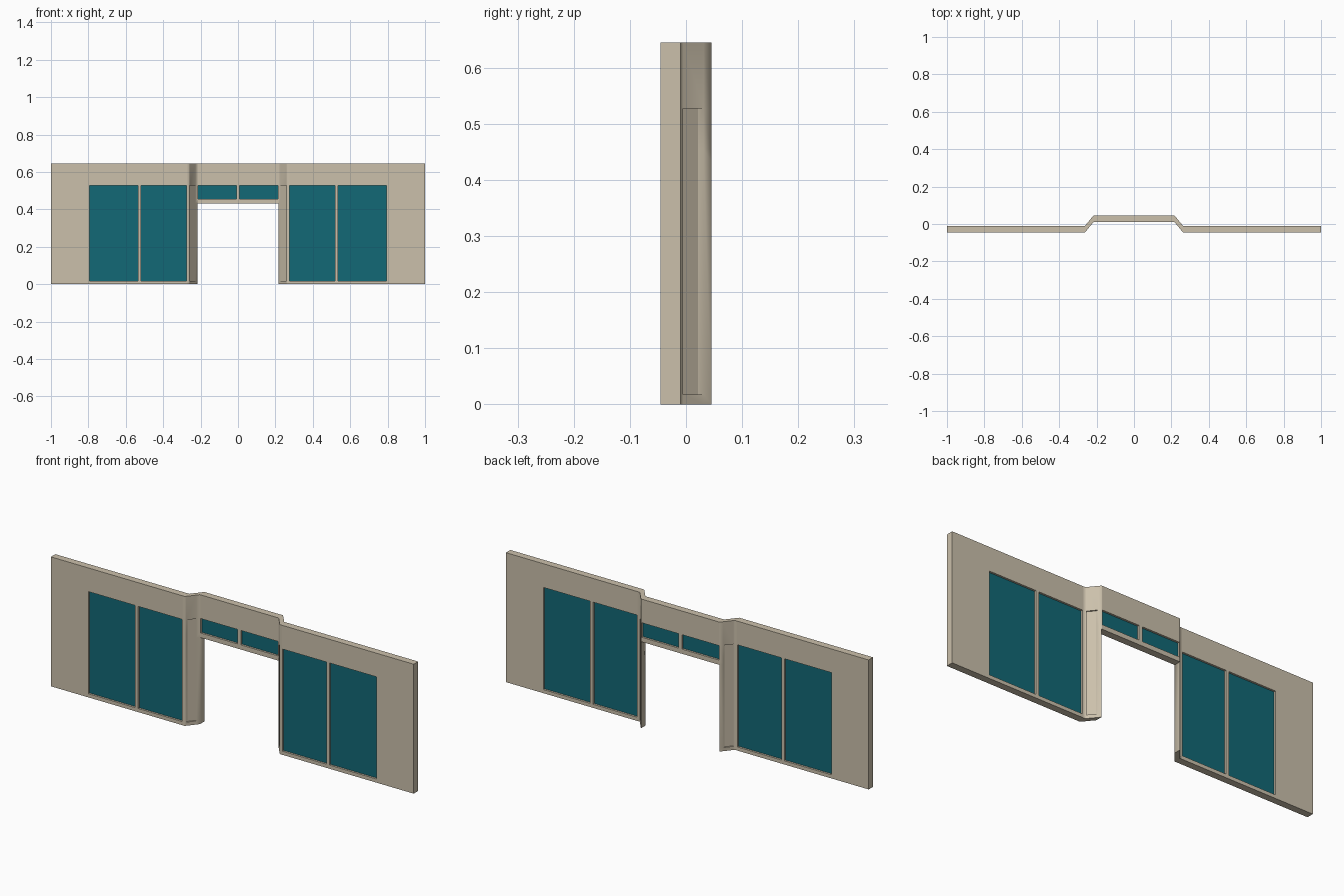
import bpy, bmesh
from mathutils import Vector

if "Cube" in bpy.data.objects:
    bpy.data.objects.remove(bpy.data.objects["Cube"])

T = 0.035                 # wall thickness
Y0, Y1 = -0.045, 0.01     # front of side walls, front of recessed centre bay
B0, B1 = 0.262, 0.217     # plan bends of the angled returns


def plan_y(x):
    t = min(max((B0 - abs(x)) / (B0 - B1), 0), 1)
    return Y0 + (Y1 - Y0) * t


def material(name, rgb):
    m = bpy.data.materials.new(name)
    m.diffuse_color = (*rgb, 1)
    m.use_nodes = True
    m.node_tree.nodes["Principled BSDF"].inputs["Base Color"].default_value = m.diffuse_color
    return m


def point(x, depth, z):
    return Vector((x, plan_y(x) + T * depth, z))


def make_object(name, bm, mat):
    bmesh.ops.recalc_face_normals(bm, faces=bm.faces)
    me = bpy.data.meshes.new(name)
    bm.to_mesh(me)
    bm.free()
    ob = bpy.data.objects.new(name, me)
    bpy.context.collection.objects.link(ob)
    me.materials.append(mat)
    return ob


plaster = material("plaster", (0.60, 0.53, 0.41))
glass = material("teal_glass", (0.006, 0.14, 0.18))

# grid stations along the wall (mirrored) and up its height
half = [1, 0.794, 0.535, 0.519, 0.276, B0, 0.258, 0.228, B1, 0.2135, 0.009]
xs = [-x for x in half] + half[::-1]
zs = [0, 0.018, 0.432, 0.455, 0.527, 0.645]
nc, nr = len(xs) - 1, len(zs) - 1

# openings: (name, column, first row, last row, material)
openings = []
for side, flip in (("left", False), ("right", True)):
    for name, c, r0, r1, mat in (("outer_window", 1, 1, 3, glass),
                                 ("inner_window", 3, 1, 3, glass),
                                 ("return_panel", 6, 1, 3, plaster),
                                 ("transom_window", 9, 3, 3, glass)):
        openings.append((f"{side}_{name}", nc - 1 - c if flip else c, r0, r1, mat))

empty = {(c, r) for _, c, r0, r1, _ in openings for r in range(r0, r1 + 1)}
empty |= {(c, r) for c in range(8, nc - 8) for r in (0, 1)}   # doorway
solid = {(c, r) for c in range(nc) for r in range(nr)} - empty

# folded wall with openings and reveals
bm = bmesh.new()
cache = {}


def vert(i, d, k):
    if (i, d, k) not in cache:
        cache[i, d, k] = bm.verts.new(point(xs[i], d, zs[k]))
    return cache[i, d, k]


for c, r in sorted(solid):
    ring = [(c, r), (c + 1, r), (c + 1, r + 1), (c, r + 1)]
    for d in (0, 1):
        bm.faces.new([vert(i, d, k) for i, k in ring])
    for n, step in enumerate(((0, -1), (1, 0), (0, 1), (-1, 0))):
        if (c + step[0], r + step[1]) not in solid:
            a, b = ring[n], ring[(n + 1) % 4]
            bm.faces.new([vert(a[0], 0, a[1]), vert(b[0], 0, b[1]),
                          vert(b[0], 1, b[1]), vert(a[0], 1, a[1])])
wall = make_object("storefront_wall", bm, plaster)
bpy.context.view_layer.objects.active = wall
wall.select_set(True)
bpy.ops.object.shade_smooth_by_angle(angle=1.05)

# panes set back inside each opening
for name, c, r0, r1, mat in openings:
    bm = bmesh.new()
    v = [[bm.verts.new(point(x, d, z)) for x, z in
          ((xs[c], zs[r0]), (xs[c + 1], zs[r0]), (xs[c + 1], zs[r1 + 1]), (xs[c], zs[r1 + 1]))]
         for d in (0.28, 0.72)]
    bm.faces.new(v[0])
    bm.faces.new(v[1])
    for n in range(4):
        m = (n + 1) % 4
        bm.faces.new((v[0][n], v[0][m], v[1][m], v[1][n]))
    make_object(name, bm, mat)
